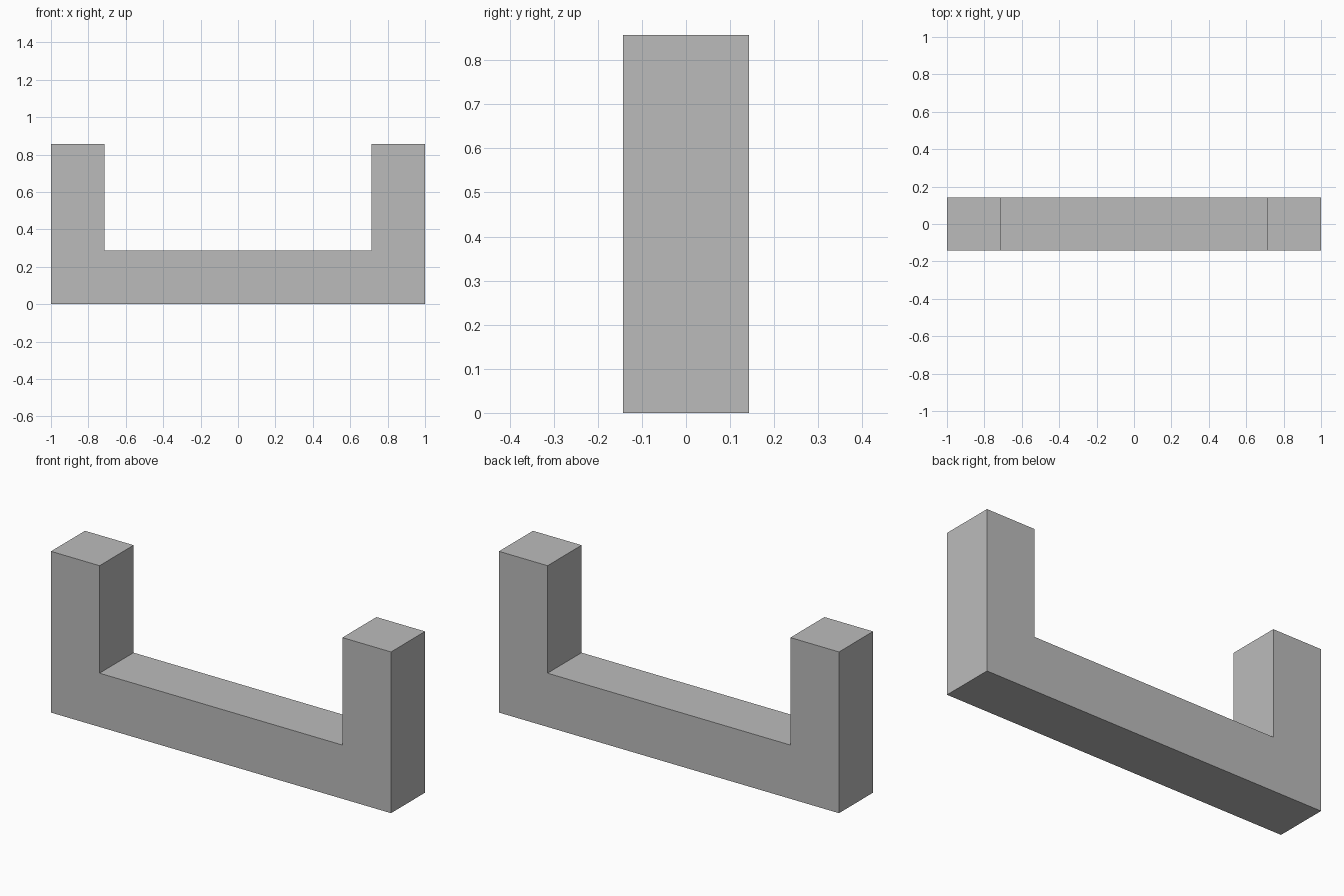
import bpy
import bmesh

if "Cube" in bpy.data.objects:
    bpy.data.objects.remove(bpy.data.objects["Cube"])

U = 2 / 7  # thickness of the square bar

grey = bpy.data.materials.new("grey")
grey.diffuse_color = (0.5, 0.5, 0.5, 1)
grey.use_nodes = True
grey.node_tree.nodes["Principled BSDF"].inputs["Base Color"].default_value = grey.diffuse_color

# U-shaped outline: right half, then mirrored to the left
half = [(3.5 * U, 0), (3.5 * U, 3 * U), (2.5 * U, 3 * U), (2.5 * U, U)]
outline = half + [(-x, z) for x, z in reversed(half)]

# Extrude the outline through the depth of the bar
bm = bmesh.new()
face = bm.faces.new([bm.verts.new((x, -U / 2, z)) for x, z in outline])
extruded = bmesh.ops.extrude_face_region(bm, geom=[face], use_keep_orig=True)
verts = [g for g in extruded["geom"] if isinstance(g, bmesh.types.BMVert)]
bmesh.ops.translate(bm, vec=(0, U, 0), verts=verts)
bmesh.ops.recalc_face_normals(bm, faces=bm.faces)

mesh = bpy.data.meshes.new("u_bracket")
bm.to_mesh(mesh)
bm.free()
mesh.materials.append(grey)
bpy.context.collection.objects.link(bpy.data.objects.new("u_bracket", mesh))
